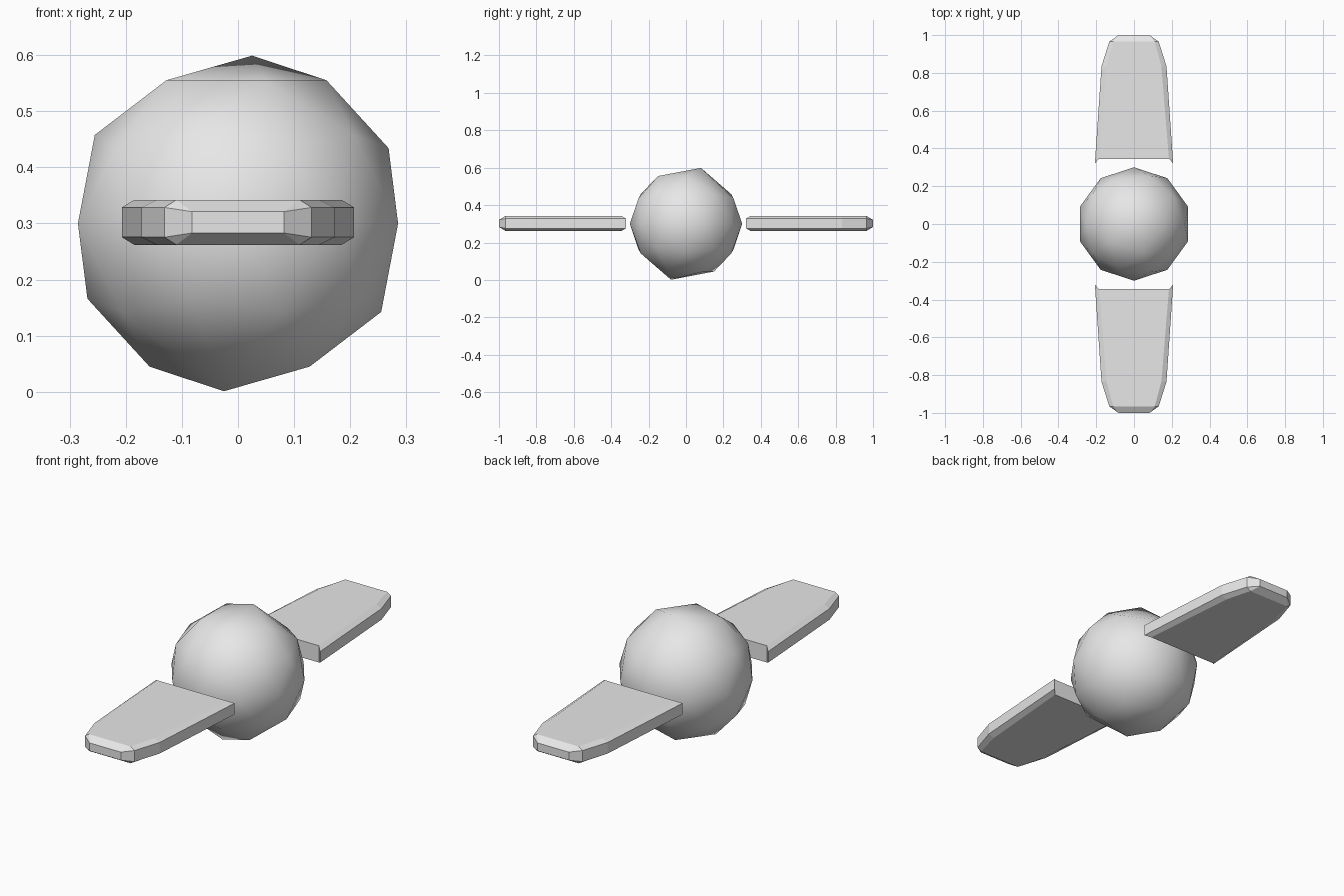
import bpy, bmesh, math
from mathutils import Vector

cube = bpy.data.objects.get("Cube")
if cube:
    bpy.data.objects.remove(cube, do_unlink=True)

# Single light grey material
GREY = (0.8, 0.8, 0.8, 1.0)
grey = bpy.data.materials.new("light_grey")
grey.use_nodes = True
grey.diffuse_color = GREY
grey.node_tree.nodes["Principled BSDF"].inputs["Base Color"].default_value = GREY


def add_object(name, bm, smooth=False):
    bmesh.ops.recalc_face_normals(bm, faces=bm.faces[:])
    for f in bm.faces:
        f.smooth = smooth
    mesh = bpy.data.meshes.new(name)
    bm.to_mesh(mesh)
    bm.free()
    mesh.materials.append(grey)
    obj = bpy.data.objects.new(name, mesh)
    bpy.context.collection.objects.link(obj)
    return obj


# Ball: a faceted sphere with each pole merged into one neighbouring vertex
R = 0.3
bm = bmesh.new()
bmesh.ops.create_icosphere(bm, subdivisions=2, radius=R)


def nearest(point):
    return min(bm.verts, key=lambda v: (v.co - point).length)


for s in (1, -1):
    pole = nearest(Vector((0, 0, R)) * s)
    neighbour = nearest(Vector((0.049, 0.150, 0.255)) * s)
    bmesh.ops.pointmerge(bm, verts=[pole, neighbour],
                         merge_co=Vector((0.025, 0.08, 0.299)) * s)
ball = add_object("ball", bm, smooth=True)
ball.location.z = 0.3

# Wing sections from root to tip:
# side half width, side y, side half height, top half width, top y, top half height
SECTIONS = [
    (0.207, 0.322, 0.0265, 0.185, 0.345, 0.040),
    (0.172, 0.835, 0.0265, 0.145, 0.835, 0.040),
    (0.131, 0.965, 0.0265, 0.110, 0.965, 0.040),
    (0.082, 1.000, 0.0190, 0.082, 1.000, 0.019),
]


def add_wing(name, direction):
    bm = bmesh.new()
    rings = []
    for sx, sy, sz, tx, ty, tz in SECTIONS:
        outline = [(sx, sy, -sz), (sx, sy, sz), (tx, ty, tz), (-tx, ty, tz),
                   (-sx, sy, sz), (-sx, sy, -sz), (-tx, ty, -tz), (tx, ty, -tz)]
        rings.append([bm.verts.new((x, y * direction, z)) for x, y, z in outline])
    for a, b in zip(rings, rings[1:]):
        for i in range(8):
            j = (i + 1) % 8
            bm.faces.new((a[i], a[j], b[j], b[i]))
    # Root wall with its two flared corners, then the flat tip
    root, tip = rings[0], rings[-1]
    for ids in ((2, 3, 6, 7), (0, 1, 2, 7), (3, 4, 5, 6)):
        bm.faces.new([root[i] for i in ids])
    bm.faces.new(tip)
    bmesh.ops.remove_doubles(bm, verts=bm.verts[:], dist=0.0005)
    wing = add_object(name, bm)
    wing.location.z = 0.302


add_wing("front_wing", -1)
add_wing("back_wing", 1)
